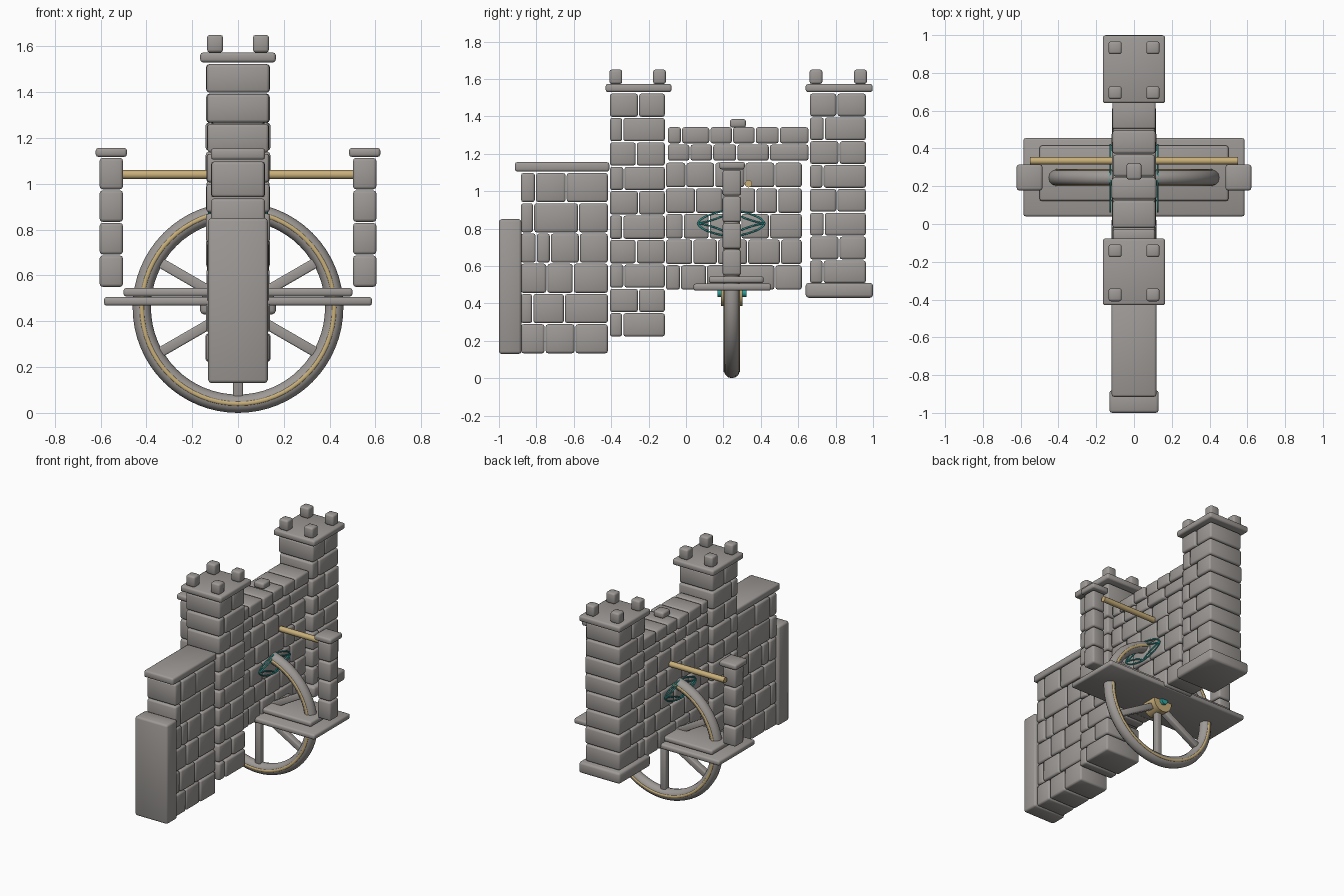
import bpy, bmesh, math, random
from mathutils import Matrix, Vector

random.seed(7)
cube = bpy.data.objects.get("Cube")
if cube:
    bpy.data.objects.remove(cube, do_unlink=True)


def material(name, rgb):
    m = bpy.data.materials.new(name)
    m.use_nodes = True
    m.diffuse_color = (*rgb, 1)
    bsdf = next(n for n in m.node_tree.nodes if n.type == 'BSDF_PRINCIPLED')
    bsdf.inputs["Base Color"].default_value = (*rgb, 1)
    bsdf.inputs["Roughness"].default_value = 0.8
    return m


STONE = material("grey stone", (0.34, 0.32, 0.305))
WOOD = material("golden wood", (0.58, 0.43, 0.19))
TEAL = material("teal glow", (0.03, 0.40, 0.37))


def finish(name, bm, mat):
    mesh = bpy.data.meshes.new(name)
    bm.to_mesh(mesh)
    bm.free()
    ob = bpy.data.objects.new(name, mesh)
    bpy.context.collection.objects.link(ob)
    mesh.materials.append(mat)
    bpy.ops.object.select_all(action='DESELECT')
    ob.select_set(True)
    bpy.context.view_layer.objects.active = ob
    bpy.ops.object.shade_smooth_by_angle(angle=math.radians(50))
    return ob


def add_box(bm, x, y, z, matrix=Matrix()):
    """Box from (min, max) ranges."""
    centre = [(a + b) / 2 for a, b in (x, y, z)]
    size = [b - a for a, b in (x, y, z)]
    bmesh.ops.create_cube(
        bm, size=1, matrix=matrix @ Matrix.Translation(centre) @ Matrix.Diagonal((*size, 1)))


def round_edges(bm, width):
    bmesh.ops.bevel(bm, geom=bm.edges[:], offset=width, segments=2,
                    profile=0.5, affect='EDGES')


def slab(name, x, y, z, mat=STONE, bevel=0.012):
    bm = bmesh.new()
    add_box(bm, x, y, z)
    round_edges(bm, bevel)
    return finish(name, bm, mat)


def brick_wall(name, half, y, z, rows, splits):
    """Courses of full-width stones; each row uses the next split pattern."""
    bm = bmesh.new()
    height = (z[1] - z[0]) / rows
    for r in range(rows):
        cuts = [0, *splits[r % len(splits)], 1]
        for a, b in zip(cuts, cuts[1:]):
            a, b = (y[0] + (y[1] - y[0]) * t for t in (a, b))
            h = half + random.uniform(-0.005, 0.004)
            low = z[0] + r * height
            add_box(bm, (-h, h), (a + 0.003, b - 0.003),
                    (low + 0.003, low + height - 0.003))
    round_edges(bm, 0.013)
    return finish(name, bm, STONE)


def cylinder(name, centre, radius, length, axis, mat, sides=24):
    bm = bmesh.new()
    turn = Vector((0, 0, 1)).rotation_difference(Vector(axis)).to_matrix().to_4x4()
    bmesh.ops.create_cone(bm, cap_ends=True, segments=sides, radius1=radius, radius2=radius,
                          depth=length, matrix=Matrix.Translation(centre) @ turn)
    return finish(name, bm, mat)


def ring(name, centre, radius, thick, depth, mat):
    """Ring standing in the xz plane with an oval section."""
    bm = bmesh.new()
    n, k = 64, 12
    loops = []
    for i in range(n):
        a = math.tau * i / n
        loop = []
        for j in range(k):
            b = math.tau * j / k
            r = radius + thick * math.cos(b)
            loop.append(bm.verts.new((centre[0] + r * math.cos(a),
                                      centre[1] + depth * math.sin(b),
                                      centre[2] + r * math.sin(a))))
        loops.append(loop)
    for i in range(n):
        p, q = loops[i], loops[(i + 1) % n]
        for j in range(k):
            bm.faces.new((p[j], p[(j + 1) % k], q[(j + 1) % k], q[j]))
    bmesh.ops.recalc_face_normals(bm, faces=bm.faces[:])
    return finish(name, bm, mat)


# Front wall with its buttress and coping
brick_wall("front_wall", 0.115, (-0.885, -0.415), (0.13, 1.1), 6,
           [(0.28, 0.62), (0.14, 0.5), (0.3, 0.6), (0.18, 0.34, 0.67), (0.15, 0.66), (0.17, 0.52)])
slab("front_buttress", (-0.13, 0.13), (-1, -0.88), (0.13, 0.85), bevel=0.014)
slab("front_wall_coping", (-0.118, 0.118), (-0.915, -0.41), (1.105, 1.155))

# Towers with caps and corner merlons
TOWER_SPLITS = [(0.24,), (0.52,), (0.26,), (0.48,)]
for label, y0, y1, bottom, rows in (("front", -0.41, -0.11, 0.22, 10),
                                    ("back", 0.66, 0.965, 0.505, 8)):
    brick_wall(label + "_tower", 0.138, (y0, y1), (bottom, 1.525), rows, TOWER_SPLITS)
    slab(label + "_tower_cap", (-0.165, 0.165), (y0 - 0.02, y1 + 0.033), (1.53, 1.573))
    for sx, side in ((-1, "right"), (1, "left")):
        for y, end in ((y0 + 0.035, "near"), (y1 - 0.032, "far")):
            slab(f"{label}_merlon_{end}_{side}", (sx * 0.1 - 0.035, sx * 0.1 + 0.035),
                 (y - 0.034, y + 0.034), (1.573, 1.65))
slab("back_tower_base", (-0.165, 0.165), (0.64, 1), (0.43, 0.51), bevel=0.016)

# Middle wall and parapet
brick_wall("middle_wall", 0.115, (-0.11, 0.622), (0.47, 1.155), 5,
           [(0.11, 0.3, 0.52, 0.8), (0.2, 0.38, 0.6, 0.84), (0.13, 0.32, 0.55, 0.76),
            (0.22, 0.42, 0.66, 0.82), (0.15, 0.36, 0.58, 0.8)])
brick_wall("parapet", 0.115, (-0.1, 0.658), (1.16, 1.345), 2,
           [(0.16, 0.32, 0.49, 0.72), (0.1, 0.3, 0.46, 0.62, 0.79)])
slab("parapet_block", (-0.04, 0.04), (0.235, 0.32), (1.34, 1.385))

# Platform crossing the wall
slab("platform_lower", (-0.585, 0.585), (0.04, 0.455), (0.468, 0.506))
slab("platform_upper", (-0.5, 0.5), (0.122, 0.415), (0.508, 0.545))

# Outer posts
for s, side in ((-1, "right"), (1, "left")):
    bm = bmesh.new()
    for i in range(4):
        low = 0.55 + i * 0.142
        add_box(bm, (s * 0.553 - 0.051, s * 0.553 + 0.051), (0.195, 0.295), (low, low + 0.137))
    round_edges(bm, 0.013)
    finish(side + "_post", bm, STONE)
    slab(side + "_post_cap", (s * 0.553 - 0.068, s * 0.553 + 0.068), (0.178, 0.315), (1.117, 1.157))

# Wooden cross bar
cylinder("cross_bar", (0, 0.334, 1.04), 0.02, 1.1, (1, 0, 0), WOOD, 12)

# Wheel: rim, gold bands, spokes, hub and axle
HUB = Vector((0, 0.245, 0.46))
ring("wheel_rim", HUB, 0.42, 0.04, 0.042, STONE)
for s, side in ((-1, "front"), (1, "back")):
    ring(side + "_wheel_band", HUB + Vector((0, s * 0.04, 0)), 0.42, 0.009, 0.005, WOOD)
bm = bmesh.new()
for i in range(6):
    spin = Matrix.Translation(HUB) @ Matrix.Rotation(math.tau * i / 6, 4, 'Y')
    add_box(bm, (-0.022, 0.022), (-0.022, 0.022), (0.05, 0.4), spin)
round_edges(bm, 0.007)
finish("wheel_spokes", bm, STONE)
cylinder("wheel_hub", HUB, 0.075, 0.115, (0, 1, 0), WOOD)
cylinder("wheel_axle", HUB, 0.026, 0.155, (0, 1, 0), TEAL, 16)


# Teal wire emblem on each side of the middle wall
def wire(name, points, closed):
    curve = bpy.data.curves.new(name, 'CURVE')
    curve.dimensions = '3D'
    curve.bevel_depth = 0.005
    curve.bevel_resolution = 1
    spline = curve.splines.new('POLY')
    spline.points.add(len(points) - 1)
    for p, co in zip(spline.points, points):
        p.co = (*co, 1)
    spline.use_cyclic_u = closed
    curve.materials.append(TEAL)
    bpy.context.collection.objects.link(bpy.data.objects.new(name, curve))


def power_loop(x, power):
    pts = []
    for i in range(32):
        c, s = math.cos(math.tau * i / 32), math.sin(math.tau * i / 32)
        pts.append((x, 0.242 + 0.178 * math.copysign(abs(c) ** power, c),
                    0.828 + 0.068 * math.copysign(abs(s) ** power, s)))
    return pts


for s, side in ((-1, "right"), (1, "left")):
    x = s * 0.126
    wire(side + "_emblem_oval", power_loop(x, 1.2), True)
    wire(side + "_emblem_star", power_loop(x, 2.6), True)
